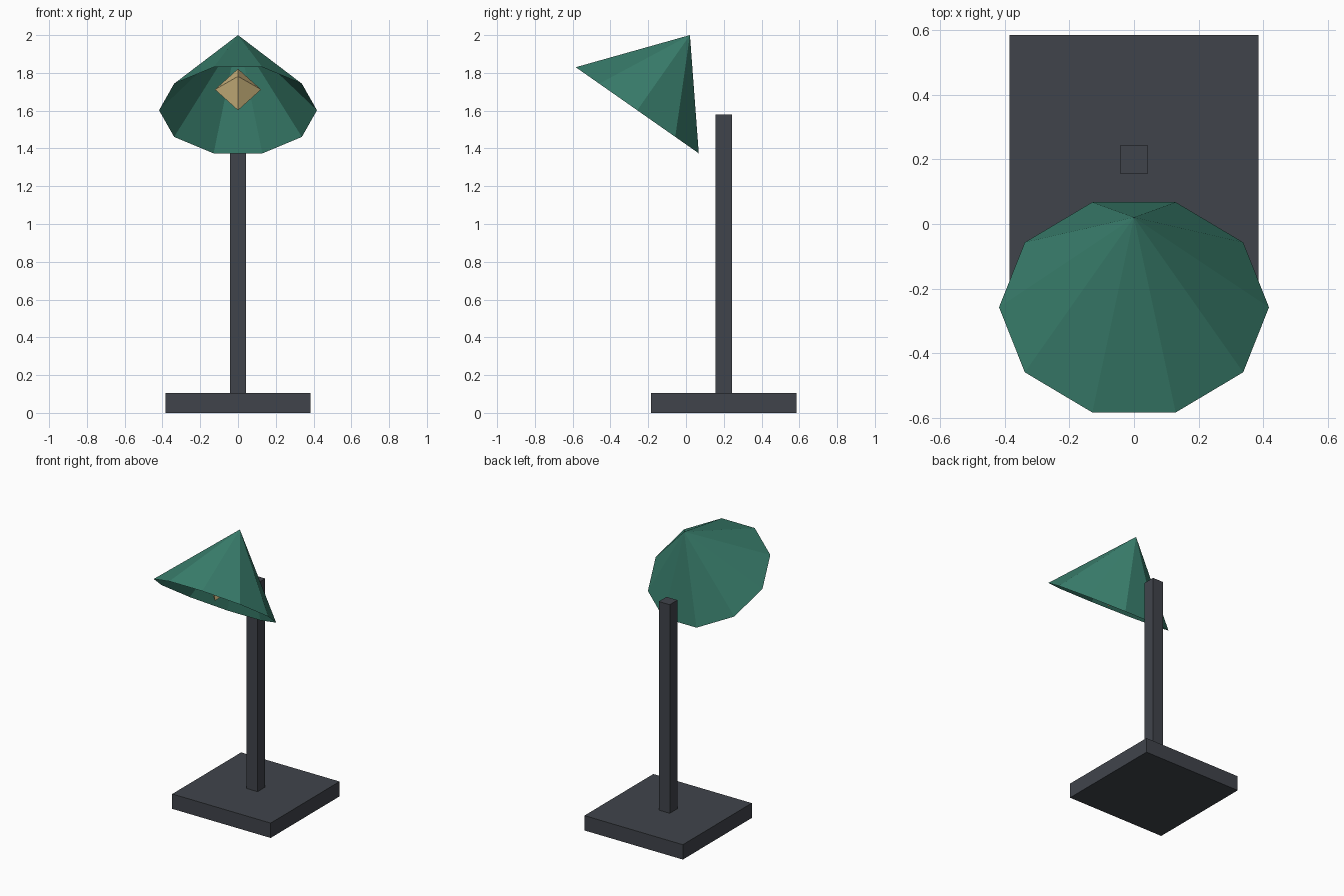
import bpy, bmesh, math
from mathutils import Matrix, Vector

if "Cube" in bpy.data.objects:
    bpy.data.objects.remove(bpy.data.objects["Cube"])

TILT = math.radians(-35)          # shade leans its apex backwards
RIM = Vector((0, -0.258, 1.602))  # centre of the shade opening


def srgb(r, g, b):
    lin = lambda c: c / 12.92 if c <= 0.04045 else ((c + 0.055) / 1.055) ** 2.4
    return tuple(lin(c / 255) for c in (r, g, b)) + (1,)


def material(name, rgb):
    m = bpy.data.materials.new(name)
    m.diffuse_color = srgb(*rgb)
    m.use_nodes = True
    m.node_tree.nodes["Principled BSDF"].inputs["Base Color"].default_value = m.diffuse_color
    return m


def make(name, bm, mat):
    me = bpy.data.meshes.new(name)
    bm.to_mesh(me)
    bm.free()
    me.materials.append(mat)
    ob = bpy.data.objects.new(name, me)
    bpy.context.collection.objects.link(ob)
    return ob


def box(name, size, centre, mat):
    bm = bmesh.new()
    bmesh.ops.create_cube(bm, size=1, matrix=Matrix.Translation(centre) @ Matrix.Diagonal((*size, 1)))
    return make(name, bm, mat)


def cone(bm, sides, r1, r2, depth, z, turn=0):
    """Open cone standing on local height z."""
    m = Matrix.Translation((0, 0, z + depth / 2)) @ Matrix.Rotation(turn, 4, 'Z')
    bmesh.ops.create_cone(bm, cap_ends=False, segments=sides, radius1=r1, radius2=r2, depth=depth, matrix=m)


charcoal = material("charcoal", (64, 68, 75))
green = material("green", (58, 128, 110))
cream = material("warm cream", (208, 184, 128))

# Stand
box("base", (0.77, 0.77, 0.105), (0, 0.2, 0.0525), charcoal)
box("post", (0.086, 0.086, 1.475), (0, 0.2, 0.8425), charcoal)

# Tilted head: open ten-sided shade and octahedral bulb on one axis
head = Matrix.Translation(RIM) @ Matrix.Rotation(TILT, 4, 'X')

bm = bmesh.new()
cone(bm, 10, 0.418, 0, 0.486, 0, math.pi / 2)
bmesh.ops.remove_doubles(bm, verts=bm.verts, dist=1e-4)
make("shade", bm, green).matrix_world = head

bm = bmesh.new()
cone(bm, 4, 0, 0.122, 0.134, 0)
cone(bm, 4, 0.122, 0, 0.134, 0.134)
bmesh.ops.remove_doubles(bm, verts=bm.verts, dist=1e-4)
bmesh.ops.recalc_face_normals(bm, faces=bm.faces)
make("bulb", bm, cream).matrix_world = head
